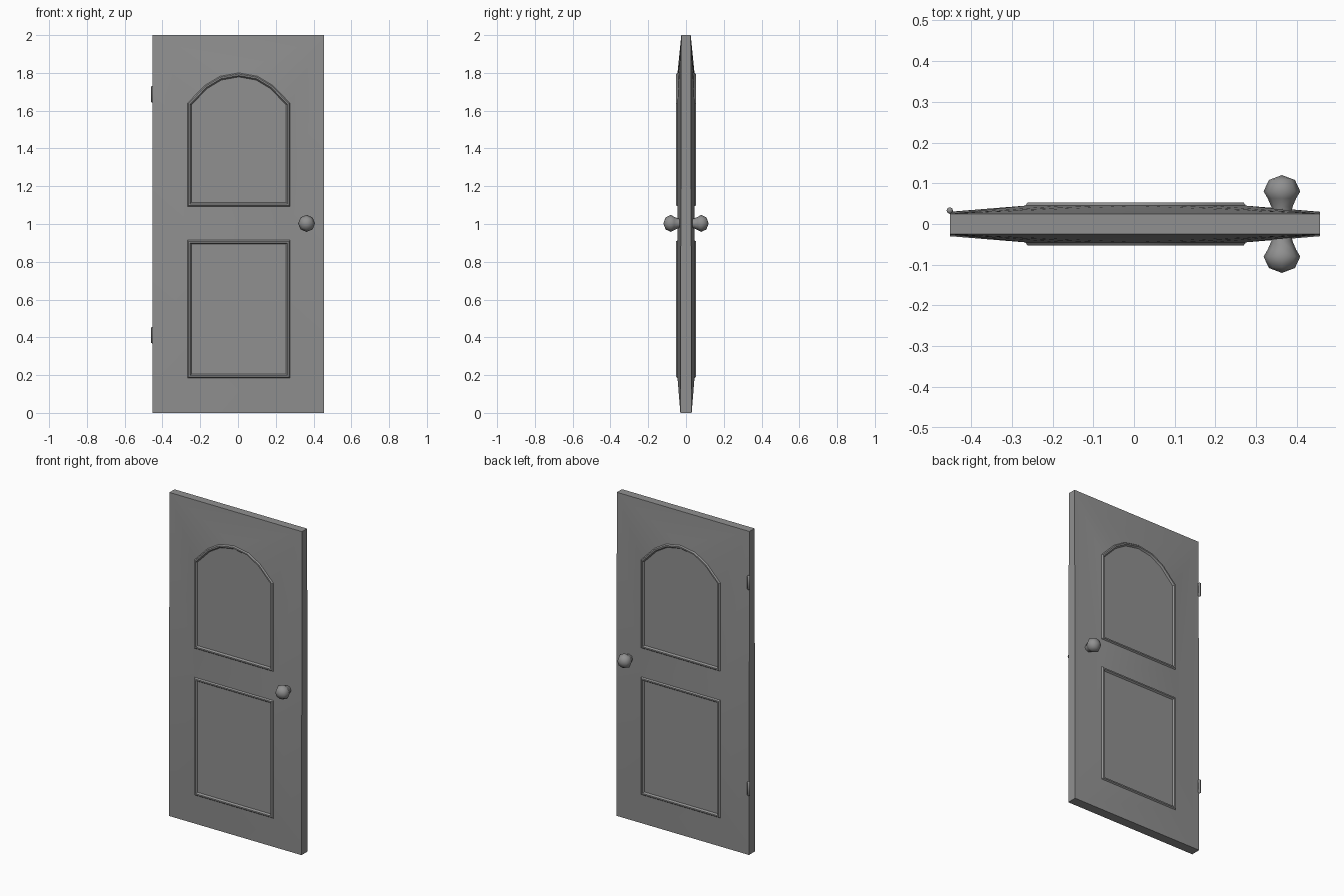
import bpy, bmesh
from math import radians, tau
from mathutils import Matrix, Vector

cube = bpy.data.objects.get("Cube")
if cube:
    bpy.data.objects.remove(cube, do_unlink=True)

grey = bpy.data.materials.new("plain grey")
grey.use_nodes = True
COLOUR = (0.28, 0.28, 0.28, 1)
grey.diffuse_color = COLOUR
grey.node_tree.nodes["Principled BSDF"].inputs["Base Color"].default_value = COLOUR


def finish(bm, name, angle):
    mesh = bpy.data.meshes.new(name)
    bm.to_mesh(mesh)
    bm.free()
    mesh.materials.append(grey)
    mesh.shade_smooth()
    mesh.set_sharp_from_angle(angle=radians(angle))
    obj = bpy.data.objects.new(name, mesh)
    bpy.context.collection.objects.link(obj)
    return obj


# Outlines as (x, z): slab, square lower panel, arched upper panel
MID, HALF = 0.004, 0.271
SLAB = [(-0.452, 0), (0.456, 0), (0.456, 2), (-0.452, 2)]
LOWER = [(MID - HALF, 0.185), (MID + HALF, 0.185), (MID + HALF, 0.914), (MID - HALF, 0.914)]
ARCH = [(HALF, 1.64), (0.18, 1.734), (0.1, 1.782), (0, 1.8)]
RIGHT = [(HALF, 1.093)] + ARCH
UPPER = [(MID + x, z) for x, z in RIGHT] + [(MID - x, z) for x, z in reversed(RIGHT[:-1])]


def door_side(bm, sign):
    """One crowned face of the door; returns its border and its panel faces."""
    loops, edges = [], []
    for outline in (SLAB, LOWER, UPPER):
        loop = [bm.verts.new((x, 0, z)) for x, z in outline]
        edges += [bm.edges.new((a, b)) for a, b in zip(loop, loop[1:] + loop[:1])]
        loops.append(loop)
    bmesh.ops.triangle_fill(bm, edges=edges, use_beauty=True, normal=(0, -1, 0))
    panels = [bm.faces.new(loop) for loop in loops[1:]]
    for v in loops[0]:
        v.co.y = sign * (0.025 if v.co.z > 1 else 0.03)
    for loop in loops[1:]:
        for v in loop:
            v.co.y = sign * 0.045
    return loops[0], panels


# Door slab with raised mouldings around the panels
bm = bmesh.new()
front, front_panels = door_side(bm, -1)
back, back_panels = door_side(bm, 1)
for i in range(4):
    j = (i + 1) % 4
    bm.faces.new((front[i], front[j], back[j], back[i]))
bmesh.ops.recalc_face_normals(bm, faces=bm.faces)
for panel in front_panels + back_panels:
    for width, depth in ((0.006, 0.008), (0.008, 0), (0.007, -0.01)):
        bmesh.ops.inset_region(bm, faces=[panel], thickness=width, depth=depth,
                               use_even_offset=True, use_boundary=True)
finish(bm, "door", 30)


# Turned door knobs, front and back
PROFILE = [(0.024, 0.03), (0.026, 0.042), (0.035, 0.063), (0.045, 0.08), (0.032, 0.108), (0, 0.12)]
for name, sign in (("front_knob", -1), ("back_knob", 1)):
    bm = bmesh.new()
    verts = [bm.verts.new((r, sign * y, 0)) for r, y in PROFILE]
    edges = [bm.edges.new(pair) for pair in zip(verts, verts[1:])]
    bmesh.ops.spin(bm, geom=verts + edges, cent=(0, 0, 0), axis=(0, 1, 0),
                   angle=tau, steps=8)
    bmesh.ops.remove_doubles(bm, verts=bm.verts, dist=0.0005)
    bmesh.ops.recalc_face_normals(bm, faces=bm.faces)
    # An open lathe shape may come out inverted: check the tip
    tip = max(bm.faces, key=lambda f: sign * f.calc_center_median().y)
    if tip.normal.dot(Vector((0, sign, 0))) < 0:
        bmesh.ops.reverse_faces(bm, faces=bm.faces)
    finish(bm, name, 60).location = (0.363, 0, 1.003)


# Hinge barrels with tapered ends
for name, height in (("lower_hinge", 0.412), ("upper_hinge", 1.687)):
    bm = bmesh.new()
    bmesh.ops.create_cone(bm, cap_ends=True, segments=8, radius1=0.008,
                          radius2=0.008, depth=0.088)
    caps = [f for f in bm.faces if len(f.verts) == 8]
    bmesh.ops.bevel(bm, geom=[e for f in caps for e in f.edges], offset=0.004,
                    segments=1, affect='EDGES')
    bmesh.ops.transform(bm, matrix=Matrix.Translation((-0.452, 0.033, height)),
                        verts=bm.verts)
    finish(bm, name, 50)
